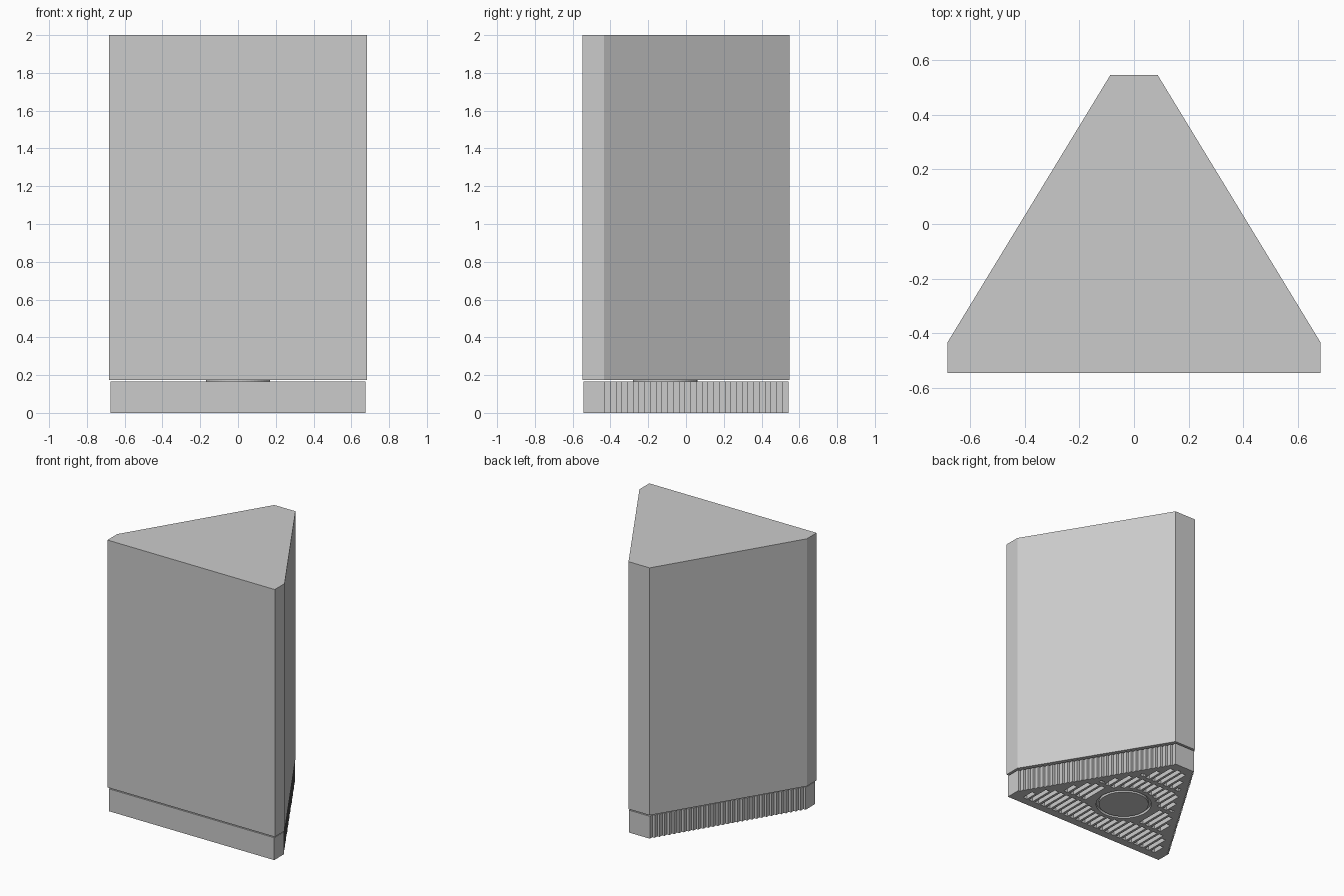
import bpy, bmesh, math

cube = bpy.data.objects.get("Cube")
if cube:
    bpy.data.objects.remove(cube, do_unlink=True)

grey = bpy.data.materials.new("plain_grey")
grey.use_nodes = True
grey.diffuse_color = (0.6, 0.6, 0.6, 1)
grey.node_tree.nodes["Principled BSDF"].inputs["Base Color"].default_value = (0.6, 0.6, 0.6, 1)


def finish(name, bm):
    bmesh.ops.recalc_face_normals(bm, faces=bm.faces)
    mesh = bpy.data.meshes.new(name)
    bm.to_mesh(mesh)
    bm.free()
    mesh.materials.append(grey)
    obj = bpy.data.objects.new(name, mesh)
    bpy.context.collection.objects.link(obj)
    return obj


def add_prism(bm, outline, z0, z1):
    """Extrude a flat outline from z0 to z1."""
    face = bm.faces.new([bm.verts.new((x, y, z0)) for x, y in outline])
    ext = bmesh.ops.extrude_face_region(bm, geom=[face])["geom"]
    top = [v for v in ext if isinstance(v, bmesh.types.BMVert)]
    bmesh.ops.translate(bm, verts=top, vec=(0, 0, z1 - z0))


def circle(radius, cy, n=48):
    return [(radius * math.cos(2 * math.pi * i / n), cy + radius * math.sin(2 * math.pi * i / n))
            for i in range(n)]


def mirrored(half):
    return half + [(-x, y) for x, y in reversed(half)]


# Main body: triangle with blunted corners
bm = bmesh.new()
add_prism(bm, mirrored([(0.683, -0.547), (0.683, -0.433), (0.086, 0.547)]), 0.175, 2.0)
finish("body", bm)

# Base outline: slanted sides are made of small square steps
W, TIP, SHOULDER, DEPTH = 0.675, 0.085, -0.43, 0.542
STEPS = 32
dx, dy = (W - TIP) / STEPS, (DEPTH - SHOULDER) / STEPS
half = [(W, -DEPTH)]
for i in range(STEPS):
    y = SHOULDER + i * dy
    half += [(W - i * dx, y), (W - (i + 1) * dx, y)]
half.append((TIP, DEPTH))
bm = bmesh.new()
add_prism(bm, mirrored(half), 0, 0.165)
base = finish("base", bm)

# Cutter for the rows of underside slots and the round recess
HUB_Y, HUB_R = -0.11, 0.22
PITCH, SLOT, RIB, ROWS = 0.052, 0.034, 0.035, 4
y_low, y_high = -0.5, 0.5
row = (y_high - y_low) / ROWS
bm = bmesh.new()
for i in range(-12, 13):
    x = i * PITCH
    edge = abs(x) + SLOT / 2
    limit = min(y_high, DEPTH - (edge + 0.06 - TIP) * dy / dx)
    near = max(0, abs(x) - SLOT / 2)
    chord = math.sqrt(max(0, HUB_R ** 2 - near ** 2))
    for r in range(ROWS):
        a = y_low + r * row + RIB / 2
        b = min(a + row - RIB, limit)
        spans = [(a, b)]
        if chord:
            spans = [(a, min(b, HUB_Y - chord)), (max(a, HUB_Y + chord), b)]
        for s, e in spans:
            if e - s > 0.02:
                h = SLOT / 2
                add_prism(bm, [(x - h, s), (x + h, s), (x + h, e), (x - h, e)], -0.02, 0.05)
add_prism(bm, circle(0.19, HUB_Y), -0.02, 0.02)
cutter = finish("slot_cutter", bm)
cutter.hide_render = True

# Cut the slots and keep the result
mod = base.modifiers.new("slots", "BOOLEAN")
mod.operation = "DIFFERENCE"
mod.solver = "EXACT"
mod.object = cutter
bpy.context.view_layer.update()
cut = bpy.data.meshes.new_from_object(base.evaluated_get(bpy.context.evaluated_depsgraph_get()))
base.modifiers.clear()
base.data = cut
bpy.data.objects.remove(cutter, do_unlink=True)

# Round pivot running through the base up to the body
bm = bmesh.new()
add_prism(bm, circle(0.17, HUB_Y), 0, 0.18)
finish("pivot_disc", bm)
